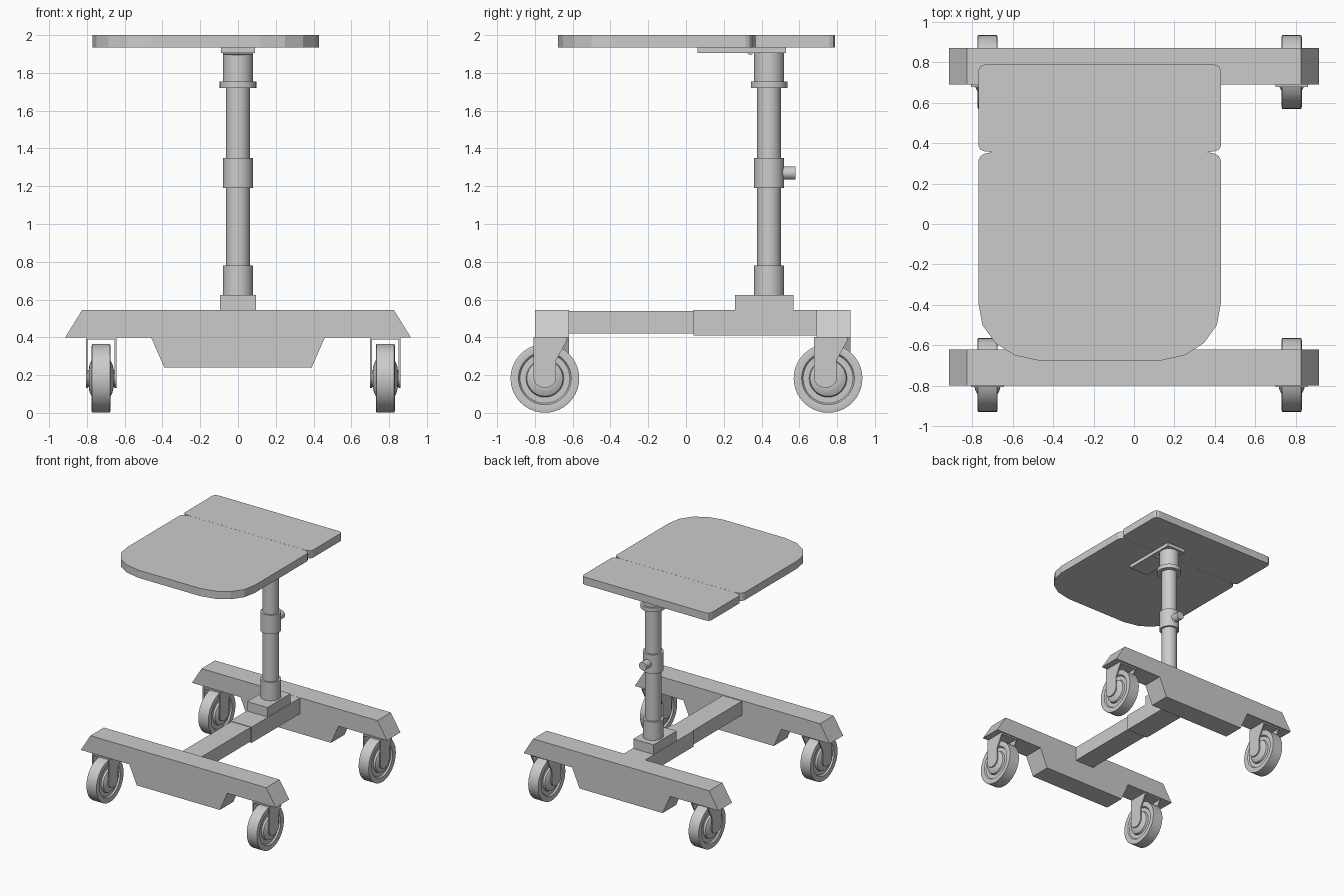
import bpy, bmesh
from math import sin, cos, pi
from mathutils import Vector

if "Cube" in bpy.data.objects:
    bpy.data.objects.remove(bpy.data.objects["Cube"])


def make_object(name, bm, smooth=False):
    bmesh.ops.recalc_face_normals(bm, faces=bm.faces)
    mesh = bpy.data.meshes.new(name)
    bm.to_mesh(mesh)
    bm.free()
    obj = bpy.data.objects.new(name, mesh)
    bpy.context.collection.objects.link(obj)
    if smooth:
        bpy.ops.object.select_all(action='DESELECT')
        obj.select_set(True)
        bpy.context.view_layer.objects.active = obj
        bpy.ops.object.shade_smooth_by_angle(angle=0.6)
    return obj


def prism(name, outline, lo, hi, axis, smooth=False):
    """Extrude a 2D outline from lo to hi along an axis."""
    place = {'X': lambda a, b: (lo, a, b), 'Y': lambda a, b: (a, lo, b),
             'Z': lambda a, b: (a, b, lo)}[axis]
    bm = bmesh.new()
    face = bm.faces.new([bm.verts.new(place(a, b)) for a, b in outline])
    out = bmesh.ops.extrude_face_region(bm, geom=[face])
    step = Vector([(hi - lo) * (axis == c) for c in 'XYZ'])
    bmesh.ops.translate(bm, vec=step, verts=[v for v in out['geom'] if isinstance(v, bmesh.types.BMVert)])
    return make_object(name, bm, smooth)


def box(name, x, y, z):
    return prism(name, [(x[0], y[0]), (x[1], y[0]), (x[1], y[1]), (x[0], y[1])], z[0], z[1], 'Z')


def circle(a, b, r, n=32):
    return [(a + r * cos(2 * pi * i / n), b + r * sin(2 * pi * i / n)) for i in range(n)]


def lathe_x(name, profile, center, n=40):
    """Spin an (x, radius) profile around the x axis."""
    bm = bmesh.new()
    cx, cy, cz = center
    rings = [[bm.verts.new((cx + x, cy + a, cz + b)) for a, b in circle(0, 0, r, n)] for x, r in profile]
    for r0, r1 in zip(rings, rings[1:]):
        for i in range(n):
            j = (i + 1) % n
            bm.faces.new((r0[i], r0[j], r1[j], r1[i]))
    bm.faces.new(rings[0])
    bm.faces.new(rings[-1])
    return make_object(name, bm, True)


# Tabletop: two panels, half outlines mirrored about the table's centre line
TABLE_X = -0.17


def panel(name, half):
    outline = half + [(2 * TABLE_X - x, y) for x, y in reversed(half)]
    prism(name, outline, 1.935, 2.0, 'Z')


panel("table_front_panel", [(0.12, -0.678), (0.25, -0.65), (0.345, -0.59), (0.41, -0.5), (0.43, -0.39),
                            (0.43, 0.315), (0.42, 0.335), (0.40, 0.348), (0.365, 0.355)])
panel("table_rear_panel", [(0.365, 0.356), (0.40, 0.36), (0.42, 0.368), (0.43, 0.385),
                           (0.43, 0.76), (0.42, 0.78), (0.40, 0.788)])

# Bracket and hinge pin beneath the table
box("table_bracket", (-0.09, 0.09), (0.06, 0.53), (1.905, 1.935))
prism("hinge_pin", circle(0.34, 1.91, 0.015, 12), -0.08, 0.08, 'X', True)

# Column with collars
COL_Y = 0.44
for name, r, z0, z1 in [("column", 0.063, 0.6, 1.905), ("lower_collar", 0.08, 0.62, 0.78),
                        ("middle_collar", 0.08, 1.19, 1.35), ("upper_collar", 0.08, 1.74, 1.906),
                        ("upper_ring", 0.097, 1.72, 1.755)]:
    prism(name, circle(0, COL_Y, r), z0, z1, 'Z', True)
prism("clamp_knob", circle(0, 1.27, 0.035, 24), COL_Y, 0.58, 'Y', True)
box("column_foot", (-0.095, 0.095), (0.26, 0.57), (0.54, 0.625))

# Base: two cross beams joined by a telescoping spine
half = [(0.39, 0.24), (0.46, 0.40), (0.915, 0.40), (0.825, 0.545)]
beam = half + [(-x, z) for x, z in reversed(half)]
prism("front_beam", beam, -0.80, -0.62, 'Y')
prism("rear_beam", beam, 0.69, 0.87, 'Y')
box("spine_inner", (-0.09, 0.09), (-0.63, 0.10), (0.42, 0.54))
box("spine_sleeve", (-0.1, 0.1), (0.04, 0.70), (0.41, 0.544))

# Casters: wheel, axle and fork
half_wheel = [(-0.065, 0.055), (-0.06, 0.075), (-0.05, 0.095), (-0.034, 0.1), (-0.034, 0.132),
              (-0.046, 0.14), (-0.05, 0.172), (-0.047, 0.182)]
wheel_profile = half_wheel + [(-x, r) for x, r in reversed(half_wheel)]
WZ = 0.183
for side, x in (("left", -0.725), ("right", 0.78)):
    for end, wy, fy in (("front", -0.747, -0.747), ("rear", 0.752, 0.738)):
        tag = f"{end}_{side}"
        lathe_x(f"{tag}_wheel", wheel_profile, (x, wy, WZ))
        prism(f"{tag}_axle", circle(fy, WZ, 0.045, 24), x - 0.078, x + 0.078, 'X', True)
        arc = [(fy - 0.06 * cos(pi * i / 10), WZ - 0.05 * sin(pi * i / 10)) for i in range(11)]
        plate = [(fy - 0.06, 0.402)] + arc + [(fy + 0.06, 0.28), (fy + 0.117, 0.385), (fy + 0.117, 0.402)]
        prism(f"{tag}_fork_outer", plate, x - 0.081, x - 0.071, 'X')
        prism(f"{tag}_fork_inner", plate, x + 0.071, x + 0.081, 'X')
        box(f"{tag}_fork_top", (x - 0.081, x + 0.081), (fy - 0.06, fy + 0.117), (0.388, 0.402))
